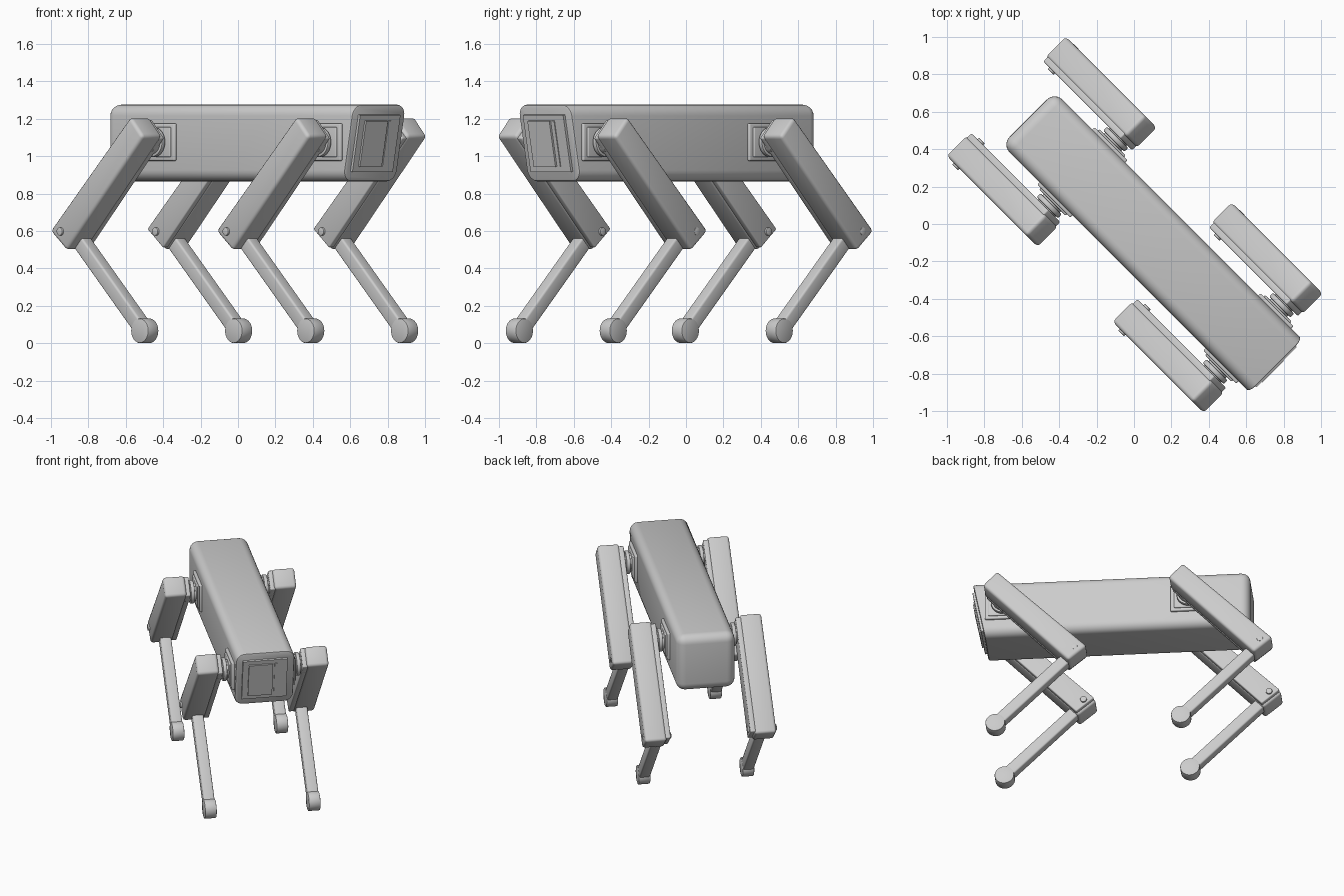
import bpy, bmesh, math
from mathutils import Matrix, Vector

cube = bpy.data.objects.get("Cube")
if cube:
    bpy.data.objects.remove(cube, do_unlink=True)

grey = bpy.data.materials.new("light grey")
grey.use_nodes = True
COLOR = (0.6, 0.6, 0.6, 1)
grey.diffuse_color = COLOR
grey.node_tree.nodes["Principled BSDF"].inputs["Base Color"].default_value = COLOR

# Parts are built nose along +x, left along +y, then turned to stand diagonally
TURN = Matrix.Rotation(math.radians(-45), 4, "Z")


def finish(bm, name):
    bmesh.ops.recalc_face_normals(bm, faces=bm.faces)
    bm.transform(TURN)
    mesh = bpy.data.meshes.new(name)
    bm.to_mesh(mesh)
    bm.free()
    mesh.materials.append(grey)
    obj = bpy.data.objects.new(name, mesh)
    bpy.context.collection.objects.link(obj)
    bpy.ops.object.select_all(action="DESELECT")
    obj.select_set(True)
    bpy.context.view_layer.objects.active = obj
    bpy.ops.object.shade_smooth_by_angle(angle=math.radians(35))
    return obj


def bevel(bm, edges, width, segments=3):
    bmesh.ops.bevel(bm, geom=edges, offset=width, segments=segments,
                    profile=0.5, affect="EDGES", clamp_overlap=True)


def side_prism(points, y0, y1):
    """Side profile in x and z, extruded across y."""
    bm = bmesh.new()
    face = bm.faces.new([bm.verts.new((x, y0, z)) for x, z in points])
    new = bmesh.ops.extrude_face_region(bm, geom=[face])["geom"]
    bmesh.ops.translate(bm, vec=(0, y1 - y0, 0),
                        verts=[v for v in new if isinstance(v, bmesh.types.BMVert)])
    bmesh.ops.recalc_face_normals(bm, faces=bm.faces)
    return bm


def prism(name, points, y0, y1, width=0.0):
    bm = side_prism(points, y0, y1)
    if width:
        bevel(bm, bm.edges[:], width)
    return finish(bm, name)


def disc(name, x, z, radius, y0, y1, width=0.0):
    """Cylinder whose axis runs across y."""
    bm = bmesh.new()
    matrix = Matrix.Translation((x, (y0 + y1) / 2, z)) @ Matrix.Rotation(math.pi / 2, 4, "X")
    bmesh.ops.create_cone(bm, cap_ends=True, segments=32, radius1=radius,
                          radius2=radius, depth=abs(y1 - y0), matrix=matrix)
    if width:
        bevel(bm, [e for e in bm.edges if any(len(f.verts) > 4 for f in e.link_faces)], width, 2)
    return finish(bm, name)


def rect(x, z, half_x, half_z):
    return [(x - half_x, z - half_z), (x + half_x, z - half_z),
            (x + half_x, z + half_z), (x - half_x, z + half_z)]


def bar(start, end, width):
    """Outline of a straight bar between two side-view points."""
    a, b = Vector(start), Vector(end)
    d = (b - a).normalized() * width / 2
    n = Vector((-d.y, d.x))
    return [a - n, b - n, b + n, a + n]


def scaled(points, factor):
    centre = sum((Vector(p) for p in points), Vector((0, 0))) / len(points)
    return [centre + (Vector(p) - centre) * factor for p in points]


# Body: rounded box with a forward-leaning, crisp front face
BOTTOM, TOP, HALF = 0.865, 1.275, 0.2
NOSE_LOW, NOSE_HIGH = 0.995, 1.075
body = side_prism([(-0.8, BOTTOM), (NOSE_LOW, BOTTOM), (NOSE_HIGH, TOP), (-0.8, TOP)], -HALF, HALF)
bevel(body, [e for e in body.edges if min(v.co.x for v in e.verts) < 0], 0.06, 6)
nose = max(body.faces, key=lambda f: f.calc_center_median().x)
bevel(body, nose.edges[:], 0.012, 2)
finish(body, "body")

# Sensor panel: stacked plates lying on the front face
TILT = math.atan2(NOSE_HIGH - NOSE_LOW, TOP - BOTTOM)
NOSE = Matrix.Translation(((NOSE_LOW + NOSE_HIGH) / 2, 0, (BOTTOM + TOP) / 2)) @ Matrix.Rotation(TILT, 4, "Y")


def nose_plate(name, y0, y1, half_height, depth0, depth1):
    bm = bmesh.new()
    matrix = (NOSE @ Matrix.Translation(((depth0 + depth1) / 2, (y0 + y1) / 2, 0))
              @ Matrix.Diagonal((depth1 - depth0, y1 - y0, 2 * half_height, 1)))
    bmesh.ops.create_cube(bm, size=1, matrix=matrix)
    return finish(bm, name)


nose_plate("sensor_panel", -0.155, 0.15, 0.155, -0.01, 0.015)
nose_plate("sensor_screen", -0.115, 0.05, 0.125, 0.01, 0.026)
nose_plate("sensor_strip", 0.062, 0.08, 0.125, 0.01, 0.02)

# Legs: one side profile, repeated at four hips
THIGH = [(0.887, 1.21), (0.985, 1.105), (0.405, 0.495), (0.28, 0.60)]
HIP, KNEE, FOOT = (0.865, 1.075), (0.38, 0.59), (0.905, 0.066)
REAR = -1.255


def leg(end, shift, side, s):
    tag = f"{end}_{side}_"

    def move(points):
        return [(x + shift, z) for x, z in points]

    hip_x = HIP[0] + shift
    # Hip mount on the body and the joint reaching the thigh
    prism(tag + "hip_pad", rect(hip_x, HIP[1], 0.125, 0.1), s * 0.18, s * 0.217, 0.008)
    prism(tag + "hip_pad_cap", rect(hip_x, HIP[1], 0.1, 0.08), s * 0.2, s * 0.227, 0.006)
    disc(tag + "hip_shaft", hip_x, HIP[1], 0.065, s * 0.2, s * 0.3)
    disc(tag + "hip_ring", hip_x, HIP[1], 0.08, s * 0.238, s * 0.265, 0.006)
    # Thigh shell with a slimmer inner cover
    prism(tag + "thigh", move(THIGH), s * 0.3, s * 0.45, 0.02)
    prism(tag + "thigh_cover", move(scaled(THIGH, 0.96)), s * 0.272, s * 0.31, 0.008)
    # Knee bolt, proud on the right legs and nearly flush on the left
    proud = 0.462 if side == "right" else 0.452
    disc(tag + "knee_bolt", 0.365 + shift, 0.597, 0.022, s * 0.26, s * proud, 0.004)
    # Shin and round foot
    prism(tag + "shin", move(bar(KNEE, FOOT, 0.08)), s * 0.317, s * 0.393, 0.012)
    disc(tag + "foot", FOOT[0] + shift, FOOT[1], FOOT[1], s * 0.315, s * 0.395, 0.006)


for end, shift in (("front", 0), ("rear", REAR)):
    for side, s in (("left", 1), ("right", -1)):
        leg(end, shift, side, s)
